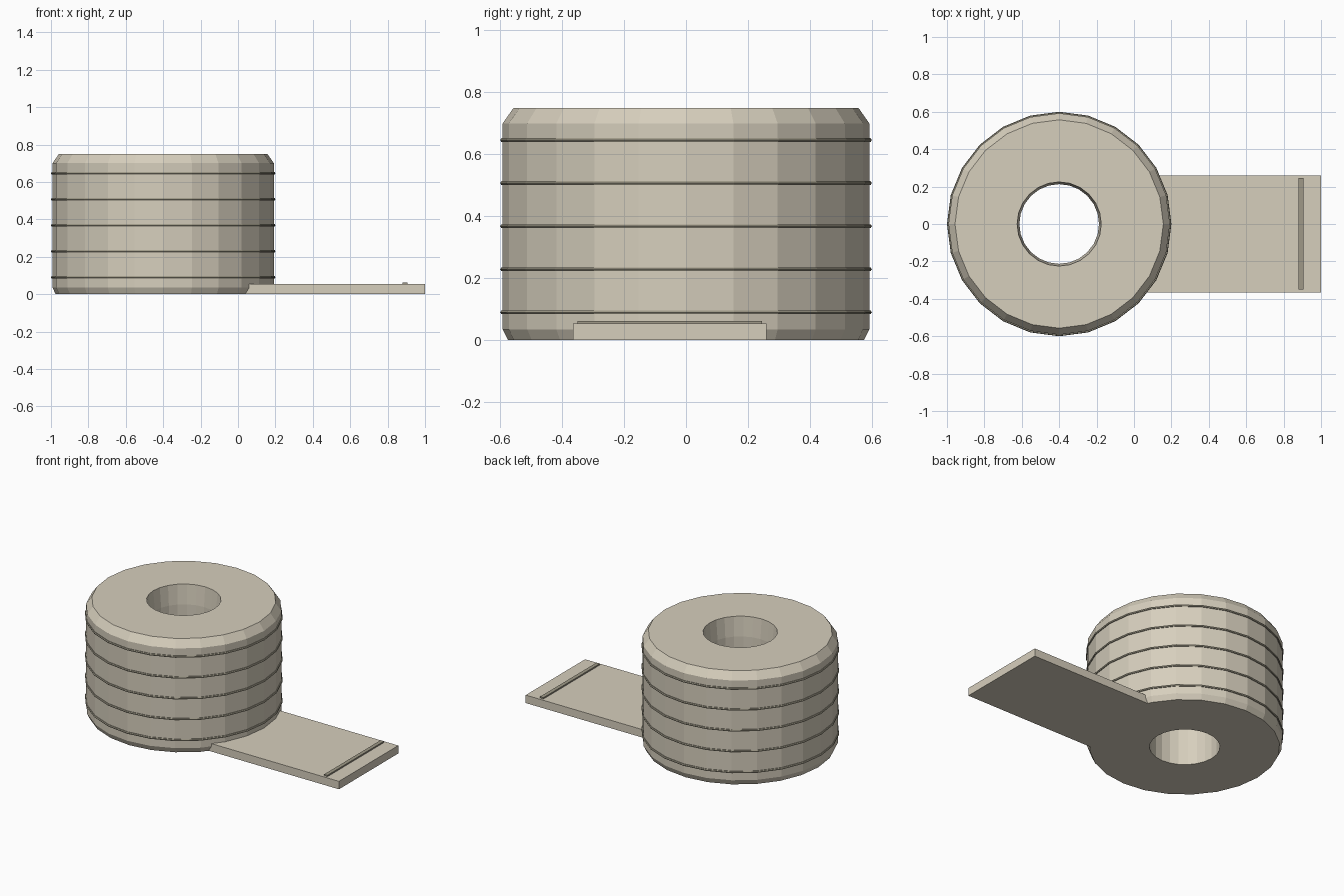
import bpy, bmesh, math

if "Cube" in bpy.data.objects:
    bpy.data.objects.remove(bpy.data.objects["Cube"])

def material(name, color):
    m = bpy.data.materials.new(name)
    m.diffuse_color = (*color, 1)
    m.use_nodes = True
    m.node_tree.nodes["Principled BSDF"].inputs["Base Color"].default_value = m.diffuse_color
    return m

stone = material("warm_grey", (0.674, 0.621, 0.507))
dark = material("dark_grey", (0.342, 0.318, 0.243))

def finish(name, bm, mat):
    bmesh.ops.recalc_face_normals(bm, faces=bm.faces)
    me = bpy.data.meshes.new(name)
    bm.to_mesh(me)
    bm.free()
    me.materials.append(mat)
    ob = bpy.data.objects.new(name, me)
    bpy.context.collection.objects.link(ob)
    return ob

def lathe(name, profile, mat, cx=-0.4, sides=24):
    """Spin a closed (radius, z) profile around a vertical axis at x = cx."""
    bm = bmesh.new()
    rings = []
    for i in range(sides):
        a = math.tau * i / sides
        rings.append([bm.verts.new((cx + r * math.cos(a), r * math.sin(a), z))
                      for r, z in profile])
    n = len(profile)
    for i in range(sides):
        p, q = rings[i], rings[(i + 1) % sides]
        for j in range(n):
            k = (j + 1) % n
            bm.faces.new((p[j], q[j], q[k], p[k]))
    return finish(name, bm, mat)

def box(name, lo, hi, mat):
    bm = bmesh.new()
    bmesh.ops.create_cube(bm, size=1)
    for v in bm.verts:
        v.co = [(lo[i] + hi[i]) / 2 + v.co[i] * (hi[i] - lo[i]) for i in range(3)]
    return finish(name, bm, mat)

# Rolled body with chamfered rims and a through hole
lathe("roll_body", [(0.575, 0), (0.592, 0.035), (0.592, 0.70), (0.557, 0.75),
                    (0.225, 0.75), (0.213, 0.62), (0.213, 0)], stone)

# Thin bands around the body
for i in range(5):
    z = 0.09 + i * 0.139
    lathe(f"band_{i + 1}", [(0.593 + 0.007 * math.cos(math.tau * k / 6),
                             z + 0.007 * math.sin(math.tau * k / 6)) for k in range(6)], dark)

# Unrolled flat end and its raised stripe
box("flat_end", (0.0, -0.365, 0), (1.0, 0.26, 0.053), stone)
box("end_stripe", (0.88, -0.35, 0.05), (0.905, 0.245, 0.062), dark)
